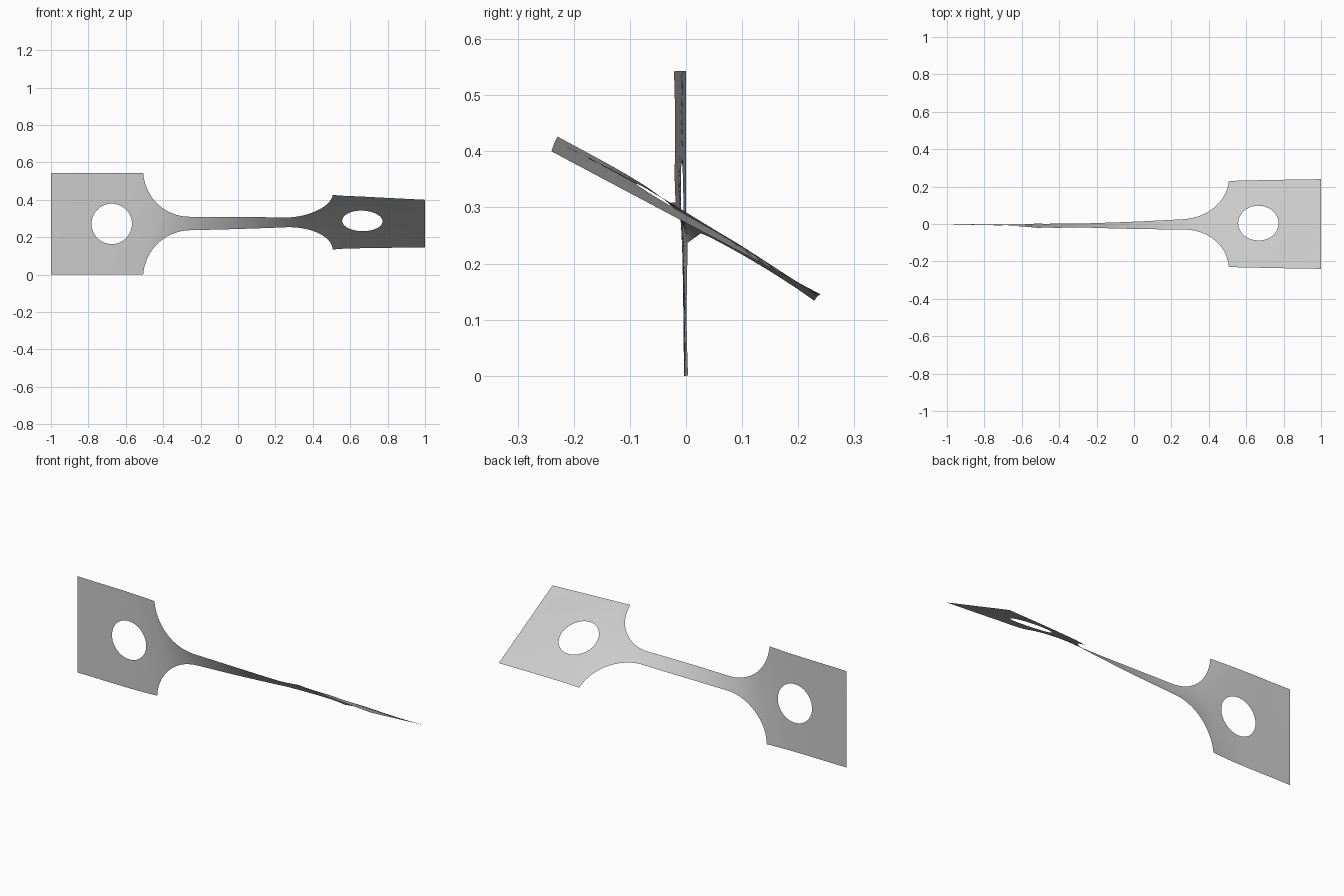
import bpy, bmesh, math

cube = bpy.data.objects.get("Cube")
if cube:
    bpy.data.objects.remove(cube, do_unlink=True)

HALF, NECK, ARC, HOLE = 0.2715, 0.0375, 0.25, 0.108
LEFT_HOLE, RIGHT_HOLE, CORNER = -0.675, 0.665, 0.507
ROWS = 10

# Stations along the strip: twist in degrees, centre y, centre z, bow across the sheet
KEYS = [(-1.0, 0, 0, 0.2715, 0),
        (-0.5, 2.8, -0.009, 0.2715, 0),
        (-0.28, 16, -0.008, 0.273, 0),
        (0.0, 31, -0.007, 0.276, 0),
        (0.28, 47, -0.002, 0.279, 0.001),
        (0.5, 57.2, 0, 0.28, 0.008),
        (0.67, 59.5, 0, 0.279, 0.011),
        (1.0, 62, 0, 0.2725, 0)]


def slope(i, c):
    a, b = KEYS[max(i - 1, 0)], KEYS[min(i + 1, len(KEYS) - 1)]
    return (b[c] - a[c]) / (b[0] - a[0])


def sample(x, c):
    """Smooth interpolation of one column of the stations."""
    i = max(k for k in range(len(KEYS) - 1) if KEYS[k][0] <= x + 1e-9)
    a, b = KEYS[i], KEYS[i + 1]
    d = b[0] - a[0]
    t = (x - a[0]) / d
    return (a[c] * (1 + 2 * t) * (1 - t) ** 2 + b[c] * t * t * (3 - 2 * t)
            + d * slope(i, c) * t * (1 - t) ** 2
            + d * slope(i + 1, c) * t * t * (t - 1))


def outer(x):
    """Half width of the dog-bone outline."""
    t = abs(x) - (CORNER - ARC)
    if t <= 0:
        return NECK
    if t > ARC - 1e-6:
        return HALF
    return min(HALF, NECK + ARC - math.sqrt(ARC * ARC - t * t))


def inner(x):
    """Half height of the round hole."""
    d = min(abs(x - LEFT_HOLE), abs(x - RIGHT_HOLE))
    return math.sqrt(max(HOLE * HOLE - d * d, 0))


def deform(x, u):
    a = math.radians(sample(x, 1))
    bow = sample(x, 4) * (1 - (u / HALF) ** 2)
    return (x, sample(x, 2) - u * math.sin(a) + bow * math.cos(a),
            sample(x, 3) + u * math.cos(a) + bow * math.sin(a))


def span(a, b, n):
    return [a + (b - a) * i / n for i in range(n + 1)]


# Column positions, closer together around the holes and shoulder arcs
xs = span(-1, LEFT_HOLE - HOLE, 8) + span(LEFT_HOLE + HOLE, -CORNER, 4)
xs += span(ARC - CORNER, CORNER - ARC, 28)
xs += span(CORNER, RIGHT_HOLE - HOLE, 4) + span(RIGHT_HOLE + HOLE, 1, 8)
for c in (LEFT_HOLE, RIGHT_HOLE):
    xs += [c - HOLE * math.cos(math.pi * i / 32) for i in range(1, 32)]
for s in (-1, 1):
    xs += [s * (CORNER - ARC + ARC * math.sin(math.pi / 2 * i / 20)) for i in range(1, 20)]
xs.sort()

# Twisted sheet, upper and lower halves joined along the middle
bm = bmesh.new()
for side in (1, -1):
    previous = None
    for x in xs:
        lo, hi = inner(x), outer(x)
        column = [bm.verts.new(deform(x, side * u)) for u in span(lo, hi, ROWS)]
        if previous:
            for j in range(ROWS):
                quad = [previous[j], column[j], column[j + 1], previous[j + 1]]
                bm.faces.new(quad if side > 0 else quad[::-1])
        previous = column
bmesh.ops.remove_doubles(bm, verts=bm.verts, dist=1e-5)

mesh = bpy.data.meshes.new("twisted_strip")
bm.to_mesh(mesh)
bm.free()
strip = bpy.data.objects.new("twisted_strip", mesh)
bpy.context.collection.objects.link(strip)
for p in mesh.polygons:
    p.use_smooth = True

# Plain grey finish
grey = bpy.data.materials.new("light_grey")
grey.use_nodes = True
color = (0.6, 0.6, 0.6, 1)
grey.diffuse_color = color
grey.node_tree.nodes["Principled BSDF"].inputs["Base Color"].default_value = color
mesh.materials.append(grey)
